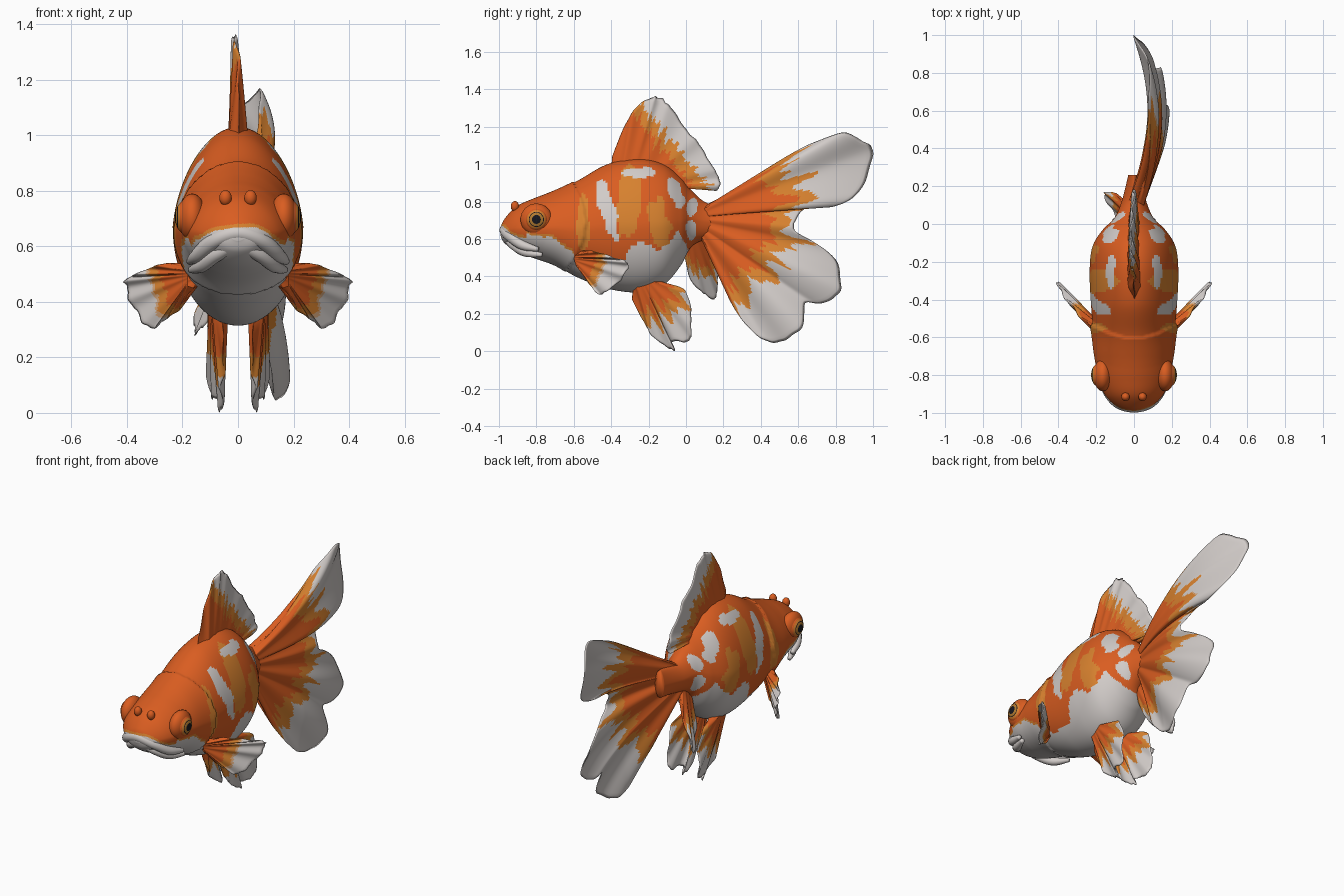
import bpy, bmesh, math
from mathutils import Vector, noise

if "Cube" in bpy.data.objects:
    bpy.data.objects.remove(bpy.data.objects["Cube"])

COLOURS = {"orange": (.70, .11, .015), "amber": (.68, .22, .028), "white": (.64, .60, .58),
           "peach": (.66, .38, .20), "gold": (.45, .2, .03), "black": (.008, .008, .012)}
MATS = []
for cname, c in COLOURS.items():
    mat = bpy.data.materials.new(cname)
    mat.diffuse_color = (*c, 1)
    mat.use_nodes = True
    mat.node_tree.nodes["Principled BSDF"].inputs["Base Color"].default_value = mat.diffuse_color
    MATS.append(mat)
ORANGE, AMBER, WHITE, PEACH, GOLD, BLACK = range(6)


def spline(pts, u):
    """Catmull-Rom point at u in 0..1 through points of any dimension."""
    f = min(max(u, 0), 1) * (len(pts) - 1)
    i = min(int(f), len(pts) - 2)
    t = f - i
    p = [pts[min(max(i + k, 0), len(pts) - 1)] for k in (-1, 0, 1, 2)]
    return [.5 * (2 * b + (c - a) * t + (2 * a - 5 * b + 4 * c - d) * t * t
                  + (3 * b - a - 3 * c + d) * t ** 3) for a, b, c, d in zip(*p)]


def linear(pts, x):
    for (x0, v0), (x1, v1) in zip(pts, pts[1:]):
        if x <= x1:
            return v0 + (v1 - v0) * max(0, (x - x0) / (x1 - x0))
    return pts[-1][1]


def jag(a, b=0, c=0):
    return noise.noise(Vector((a, b, c)))


def finish(bm, name, mirror=False):
    bmesh.ops.remove_doubles(bm, verts=bm.verts, dist=1e-5)
    bmesh.ops.recalc_face_normals(bm, faces=bm.faces)
    for f in bm.faces:
        f.smooth = True
    me = bpy.data.meshes.new(name)
    bm.to_mesh(me)
    bm.free()
    for m in MATS:
        me.materials.append(m)
    ob = bpy.data.objects.new(name, me)
    bpy.context.collection.objects.link(ob)
    if mirror:
        ob.modifiers.new("mirror", 'MIRROR').use_mirror_merge = False
    return ob


def fan(name, outline, a, b, normal, thick, colour, n=100, m=26, ripple=0, waves=9, bend=None, mirror=False):
    """Fin: rays from root line a-b to an outline, thick at the root, thin at the rim."""
    bm = bmesh.new()
    a, b, normal = Vector(a), Vector(b), Vector(normal).normalized()
    for side in (1, -1):
        grid = []
        for i in range(n + 1):
            s = i / n
            root = a.lerp(b, s)
            tip = root + (Vector(spline(outline, s)) - root) * (1 + .03 * jag(s * 34, thick * 50))
            edge = min(1, 7 * s, 7 * (1 - s))
            row = []
            for j in range(m + 1):
                t = j / m
                p = root.lerp(tip, t)
                if bend:
                    p.x += bend(p)
                p += normal * ripple * t * math.sin(s * waves * math.tau) * edge
                w = 0 if j == m else thick * .5 * (1 - t) + .004
                row.append(bm.verts.new(p + normal * side * w * edge))
            grid.append(row)
        for i in range(n):
            for j in range(m):
                f = bm.faces.new((grid[i][j], grid[i + 1][j], grid[i + 1][j + 1], grid[i][j + 1]))
                c = f.calc_center_median()
                f.material_index = colour(c, (i + .5) / n, (c - (a + b) / 2).length)
    return finish(bm, name, mirror)


def bands(x, *limits):
    """Colour bands from the root outwards: orange, amber, (peach), white."""
    for lim, col in zip(limits, (ORANGE, AMBER, PEACH)):
        if x < lim:
            return col
    return WHITE


# Body: lofted rings (y, top, bottom, half width) with a raised gill cover
RINGS = [(-.992, .66, .62, .025), (-.972, .705, .58, .085), (-.91, .772, .535, .15),
         (-.82, .815, .50, .192), (-.70, .86, .46, .208), (-.58, .912, .395, .215),
         (-.42, 1.0, .335, .228), (-.25, 1.03, .315, .235), (-.12, 1.0, .355, .22),
         (-.03, .93, .455, .165), (.03, .86, .56, .105), (.12, .79, .60, .065), (.26, .79, .62, .03)]
BELLY = [(-1, .67), (-.83, .625), (-.7, .60), (-.6, .52), (-.5, .45), (-.35, .46), (-.24, .59),
         (-.15, .52), (-.05, .62), (0, .58), (.1, .5)]
WHITE_SPOTS = [(-.42, .76, .045, .15, -.25), (-.24, .955, .09, .025, 0), (-.06, .85, .04, .08, -.3),
               (.03, .76, .03, .05, .3), (.03, .66, .03, .05, 0)]
AMBER_SPOTS = [(-.31, .80, .065, .2, .1), (-.14, .68, .06, .15, -.2), (-.55, .68, .035, .15, 0)]


def in_spot(p, spots):
    for y, z, ry, rz, lean in spots:
        dz = p.z - z
        dy = p.y - y - lean * -dz * -1
        if (dy / ry) ** 2 + (dz / rz) ** 2 < 1 + 1.1 * jag(p.y * 17, p.z * 13, 3):
            return True
    return False


def body_colour(p):
    limit = linear(BELLY, p.y) + (.05 * jag(p.y * 12, p.z * 12) if p.y > -.6 else .015 * jag(p.y * 20, p.x * 9))
    if p.y < -.85:
        limit -= 1.2 * p.x ** 2
    if p.z < limit or in_spot(p, WHITE_SPOTS):
        return WHITE
    if in_spot(p, AMBER_SPOTS) or p.y < -.6 and p.z < limit + .015:
        return AMBER
    return ORANGE


bm = bmesh.new()
NR, NS = 170, 104
rows = []
for i in range(NR + 1):
    y, top, bot, w = spline(RINGS, i / NR)
    mid, h = (top + bot) / 2, (top - bot) / 2
    row = []
    for k in range(NS):
        q = k / NS * math.tau
        c, s = math.cos(q), math.sin(q)
        z = mid + h * s
        gill = -.535 - 1.6 * (z - .69) ** 2
        lift = 1 + .07 * max(0, 1 - (gill - y) / .2) if y < gill else 1
        row.append(bm.verts.new((w * c * (1 - .14 * max(0, s)) * lift, y, mid + h * s * (1 + (lift - 1) * .4))))
    rows.append(row)
for r0, r1 in zip(rows, rows[1:]):
    for k in range(NS):
        f = bm.faces.new((r0[k], r0[k - 1], r1[k - 1], r1[k]))
        f.material_index = body_colour(f.calc_center_median())
for r in (rows[0], rows[-1]):
    bm.faces.new(r).material_index = WHITE if r is rows[0] else ORANGE
finish(bm, "body")


# Lips: two tapered tubes bent into a downturned mouth
def tube(name, pts, colour):
    bm = bmesh.new()
    rings = []
    for i in range(41):
        x, y, z, r = spline(pts, i / 40)
        d = (Vector(spline(pts, i / 40 + .01)[:3]) - Vector(spline(pts, i / 40 - .01)[:3])).normalized()
        u = d.cross(Vector((0, 0, 1))).normalized()
        v = d.cross(u)
        rings.append([bm.verts.new(Vector((x, y, z)) + r * (math.cos(k * math.tau / 14) * u + math.sin(k * math.tau / 14) * v))
                      for k in range(14)])
    for r0, r1 in zip(rings, rings[1:]):
        for k in range(14):
            bm.faces.new((r0[k], r0[k - 1], r1[k - 1], r1[k])).material_index = colour
    for r in (rings[0], rings[-1]):
        bm.faces.new(r).material_index = colour
    finish(bm, name)


for name, half in (("upper_lip", [(.175, -.79, .545, .012), (.145, -.875, .568, .026), (.085, -.945, .62, .03), (0, -.968, .648, .03)]),
                   ("lower_lip", [(.17, -.77, .515, .012), (.13, -.86, .53, .024), (.075, -.925, .572, .026), (0, -.95, .605, .024)])):
    tube(name, half + [(-x, y, z, r) for x, y, z, r in half[-2::-1]], WHITE)


# Eyes: orange ball, gold iris and black pupil by angle from the side; nostril bumps
def ball(name, centre, size, rule):
    bm = bmesh.new()
    bmesh.ops.create_uvsphere(bm, u_segments=32, v_segments=40, radius=1)
    for v in bm.verts:
        v.co = Vector((v.co.z, v.co.x, v.co.y))
    for f in bm.faces:
        f.material_index = rule(f.calc_center_median().normalized())
    for v in bm.verts:
        v.co = Vector(centre) + Vector(a * b for a, b in zip(v.co, size))
    finish(bm, name, True)


def eye_rule(d):
    a = math.acos(max(-1, min(1, d.x)))
    return BLACK if a < .36 else GOLD if a < .62 else BLACK if a < .7 else AMBER if a < .95 else ORANGE


ball("socket", (.165, -.80, .705), (.05, .085, .085), lambda d: ORANGE)
ball("eye", (.185, -.80, .705), (.042, .062, .062), eye_rule)
ball("nostril", (.045, -.915, .775), (.022, .022, .028), lambda d: ORANGE)

# Dorsal fin
dorsal = [(-.395, 1.04), (-.34, 1.18), (-.27, 1.30), (-.19, 1.352), (-.14, 1.355), (-.085, 1.30), (.01, 1.18),
          (.085, 1.09), (.155, .97), (.18, .905), (.165, .86), (.11, .868), (.04, .89)]
fan("dorsal_fin", [(0, *p) for p in dorsal], (0, -.40, .97), (0, .0, .86), (1, 0, 0), .07,
    lambda p, s, d: bands(p.z + 1.2 * p.y + .12 * jag(s * 45, 1), .93, 1.03),
    n=130, ripple=.006, waves=8, bend=lambda p: -.015 * math.sin(5 * (p.y + .3)) * max(0, p.z - .9) * 3)

# Tail fin: one wide pleated fan that curves sideways
tail = [(.18, .82), (.26, .86), (.5, 1.02), (.69, 1.12), (.85, 1.165), (.96, 1.12), (.995, 1.03), (.94, .86), (.8, .775),
        (.65, .77), (.59, .70), (.59, .64), (.74, .55), (.82, .43), (.82, .33), (.73, .26), (.645, .25), (.625, .14),
        (.545, .06), (.44, .05), (.33, .13), (.23, .28), (.155, .49), (.11, .60)]


def tail_colour(p, s, d):
    e = d + .16 * jag(s * 38, 5, d * 3)
    if s < .4:
        return bands(e, .47, .60 if s > .14 else .72)
    return bands(e, .46, .56) if s < .55 else bands(e, .40, .50)


def tail_bend(p):
    k = max(0, p.y - .08)
    return .125 * math.sin(math.pi * k / 1.05) - (p.z - .65) * .07 * min(1, k * 3)


fan("tail_fin", [(0, *p) for p in tail], (0, .08, .77), (0, .06, .63), (1, 0, 0), .085, tail_colour,
    n=200, m=44, ripple=.022, waves=7, bend=tail_bend)

# Paired pectoral and pelvic fins
fan("pectoral_fin", [(.22, -.545, .54), (.28, -.49, .535), (.37, -.38, .50), (.405, -.31, .47), (.385, -.34, .39),
                     (.315, -.45, .305), (.265, -.49, .335), (.215, -.52, .37), (.18, -.55, .43)],
    (.16, -.59, .525), (.16, -.57, .45), (.75, -.6, -.1), .045,
    lambda p, s, d: bands(d + .04 * jag(s * 14, 2) + .05 * s, .17, .22, .235), ripple=.007, mirror=True)
fan("pelvic_fin", [(.05, -.29, .28), (.055, -.22, .145), (.06, -.165, .065), (.06, -.06, .005), (.075, -.075, .05),
                   (.10, .015, .06), (.105, .03, .18), (.10, 0, .32), (.09, -.09, .36)],
    (.06, -.28, .35), (.085, -.15, .38), (1, -.25, 0), .05,
    lambda p, s, d: bands(d + .1 * jag(s * 16, 7), .16, .23), ripple=.008, waves=6, mirror=True)

# Anal fin, leaning to one side
fan("anal_fin", [(-.03, -.01, .52), (-.08, .02, .39), (-.12, .08, .32), (-.155, .145, .28), (-.155, .17, .34),
                 (-.10, .16, .46), (-.04, .11, .57)],
    (-.01, -.01, .58), (-.01, .09, .63), (.8, .3, -.4), .035,
    lambda p, s, d: bands(d - .16 * s + .08 * jag(s * 14, 9), .09, .15), n=60, ripple=.006, waves=4)
